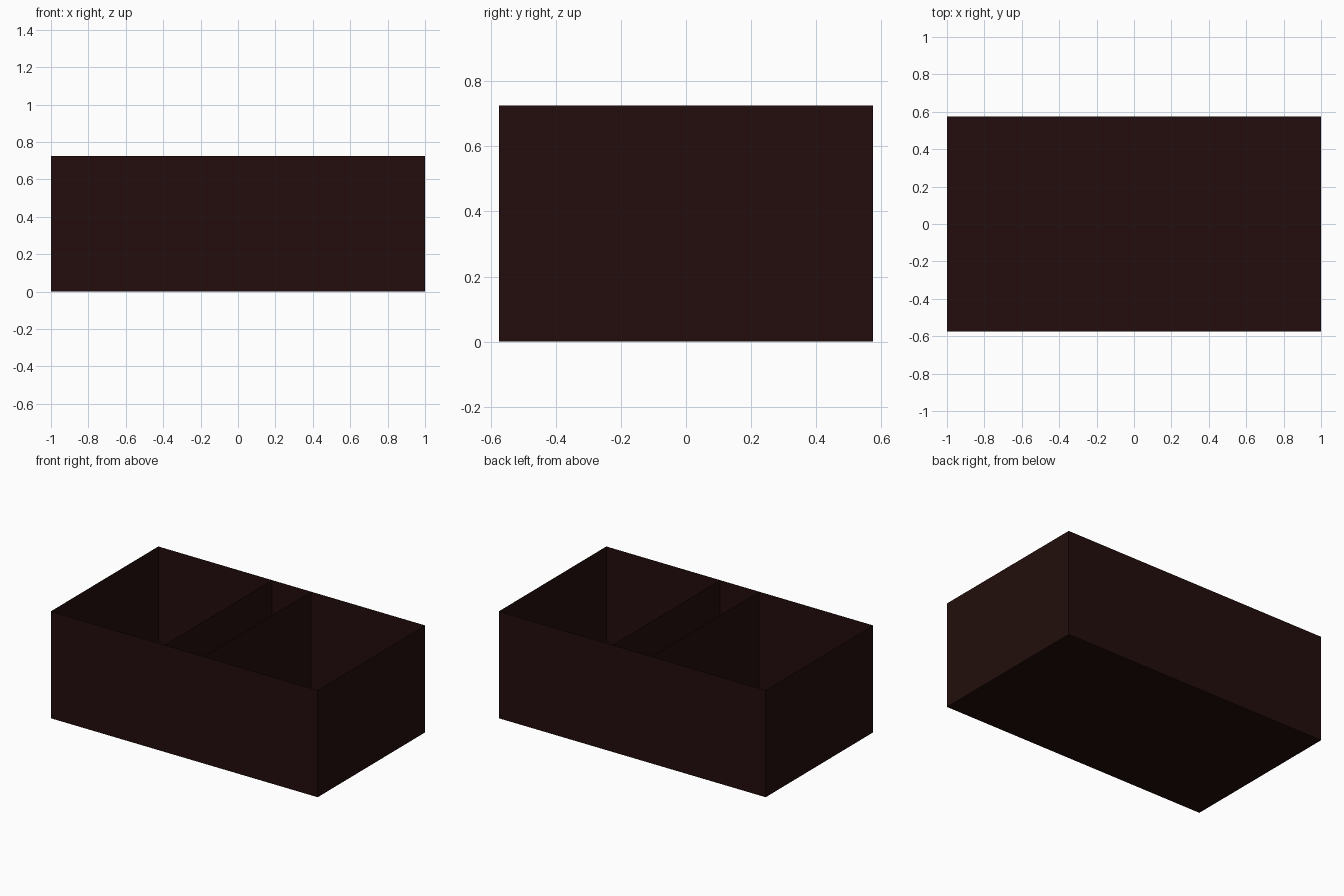
import bpy
import bmesh
from mathutils import Vector

cube = bpy.data.objects.get("Cube")
if cube:
    bpy.data.objects.remove(cube, do_unlink=True)

HALF_X, HALF_Y, HEIGHT = 1.0, 0.575, 0.725
DIVIDER_X = 0.146

# Dark brown shared by every part
brown = bpy.data.materials.new("dark_brown")
brown.use_nodes = True
colour = (0.016, 0.004, 0.0035, 1)
brown.diffuse_color = colour
shader = brown.node_tree.nodes["Principled BSDF"]
shader.inputs["Base Color"].default_value = colour
shader.inputs["Roughness"].default_value = 0.8


def add_object(name, bm):
    mesh = bpy.data.meshes.new(name)
    bm.to_mesh(mesh)
    bm.free()
    mesh.materials.append(brown)
    obj = bpy.data.objects.new(name, mesh)
    bpy.context.collection.objects.link(obj)
    return obj


# Thin-walled tray: a box with its top face removed
bm = bmesh.new()
bmesh.ops.create_cube(bm, size=1)
bmesh.ops.scale(bm, vec=Vector((2 * HALF_X, 2 * HALF_Y, HEIGHT)), verts=bm.verts)
bmesh.ops.translate(bm, vec=Vector((0, 0, HEIGHT / 2)), verts=bm.verts)
lid = [f for f in bm.faces if f.normal.z > 0.5]
bmesh.ops.delete(bm, geom=lid, context="FACES_ONLY")
add_object("tray", bm)

# Two full-height dividers running front to back
for side, name in ((-1, "right_divider"), (1, "left_divider")):
    bm = bmesh.new()
    x = side * DIVIDER_X
    corners = ((-HALF_Y, 0), (HALF_Y, 0), (HALF_Y, HEIGHT), (-HALF_Y, HEIGHT))
    face = bm.faces.new([bm.verts.new((x, y, z)) for y, z in corners])
    face.normal_update()
    if face.normal.x * side < 0:
        face.normal_flip()
    add_object(name, bm)
